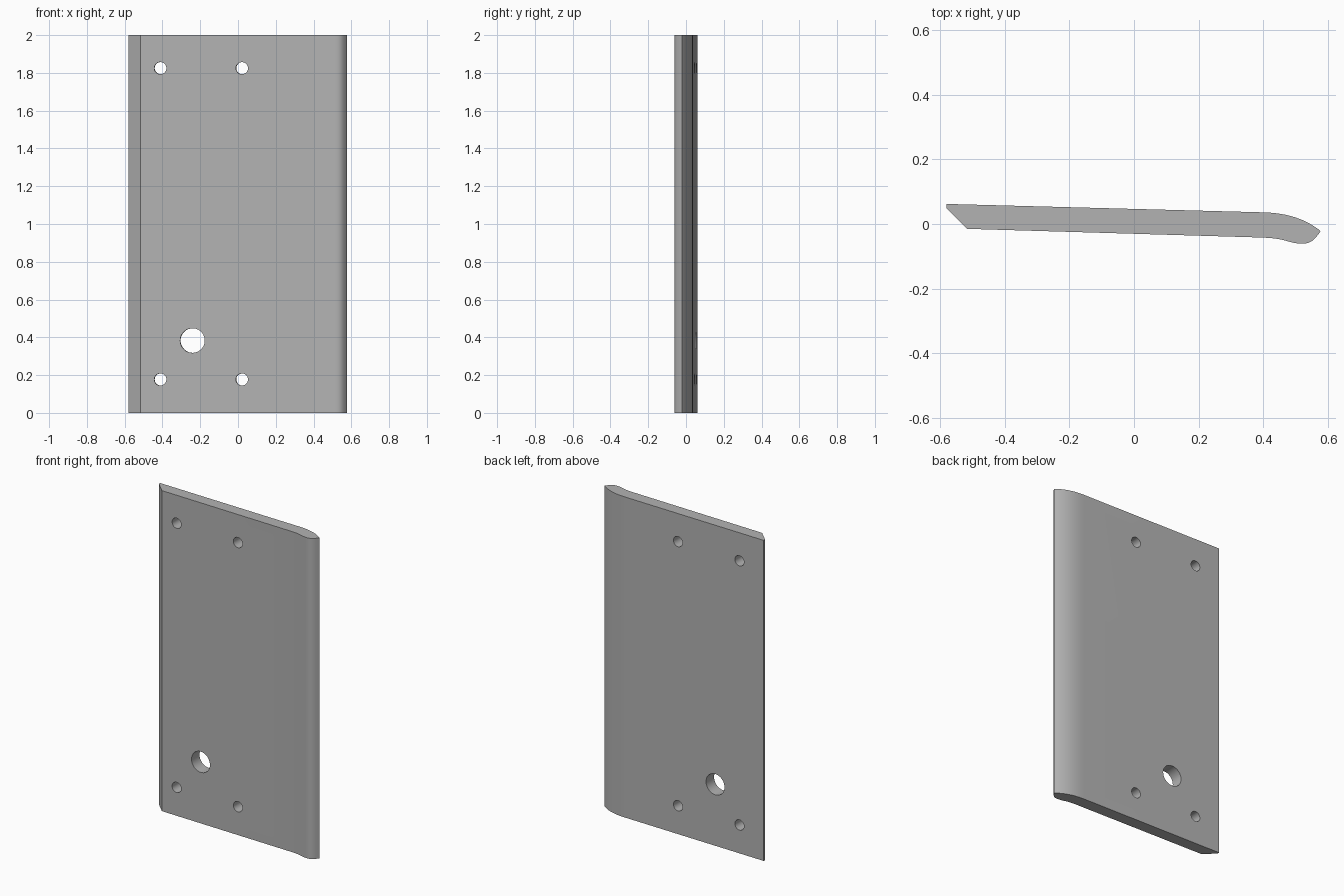
import bpy, bmesh, math
from mathutils import Matrix, Vector
from mathutils.geometry import interpolate_bezier

cube = bpy.data.objects.get("Cube")
if cube:
    bpy.data.objects.remove(cube, do_unlink=True)

HEIGHT = 2.0
GREY = (0.45, 0.45, 0.45, 1)

grey = bpy.data.materials.new("plain_grey")
grey.use_nodes = True
grey.diffuse_color = GREY
grey.node_tree.nodes["Principled BSDF"].inputs["Base Color"].default_value = GREY


def curve(start, handle_a, handle_b, end, steps):
    pts = [Vector((x, y, 0)) for x, y in (start, handle_a, handle_b, end)]
    return interpolate_bezier(*pts, steps)


def make_object(name, bm):
    mesh = bpy.data.meshes.new(name)
    bm.to_mesh(mesh)
    bm.free()
    mesh.materials.append(grey)
    obj = bpy.data.objects.new(name, mesh)
    bpy.context.collection.objects.link(obj)
    return obj


# Cross-section: chamfered edge, flat faces, hooked lip
flat_end = [Vector((x, y, 0)) for x, y in
            ((-0.58, 0.062), (-0.58, 0.049), (-0.515, -0.015))]
lip_front = curve((0.40, -0.042), (0.475, -0.045), (0.475, -0.060), (0.52, -0.061), 9)
lip_nose = curve((0.52, -0.061), (0.55, -0.061), (0.56, -0.045), (0.577, -0.022), 8)
lip_back = curve((0.577, -0.022), (0.535, 0.012), (0.48, 0.034), (0.40, 0.036), 14)
outline = flat_end + lip_front + lip_nose[1:] + lip_back[1:]

# Plate: extruded cross-section
bm = bmesh.new()
base = bm.faces.new([bm.verts.new(p) for p in outline])
extruded = bmesh.ops.extrude_face_region(bm, geom=[base], use_keep_orig=True)
top = [v for v in extruded["geom"] if isinstance(v, bmesh.types.BMVert)]
bmesh.ops.translate(bm, verts=top, vec=(0, 0, HEIGHT))
bmesh.ops.recalc_face_normals(bm, faces=bm.faces)
plate = make_object("plate", bm)

# Drilled holes, square to the slightly tilted faces
tilt = math.atan2(-0.027, 0.98)
holes = [(x, z, 0.032) for x in (-0.41, 0.022) for z in (0.177, 1.825)]
holes.append((-0.24, 0.383, 0.065))
bm = bmesh.new()
for x, z, radius in holes:
    place = (Matrix.Translation((x, 0.01 - 0.027 * x, z))
             @ Matrix.Rotation(tilt, 4, 'Z') @ Matrix.Rotation(math.pi / 2, 4, 'X'))
    bmesh.ops.create_cone(bm, cap_ends=True, segments=40, radius1=radius,
                          radius2=radius, depth=0.4, matrix=place)
cutter = make_object("hole_cutter", bm)
cutter.hide_render = True

bpy.ops.object.select_all(action='DESELECT')
plate.select_set(True)
bpy.context.view_layer.objects.active = plate
drill = plate.modifiers.new("drill", 'BOOLEAN')
drill.operation = 'DIFFERENCE'
drill.solver = 'EXACT'
drill.object = cutter
bpy.ops.object.modifier_apply(modifier=drill.name)
bpy.data.objects.remove(cutter, do_unlink=True)

bpy.ops.object.shade_smooth_by_angle(angle=math.radians(30))
